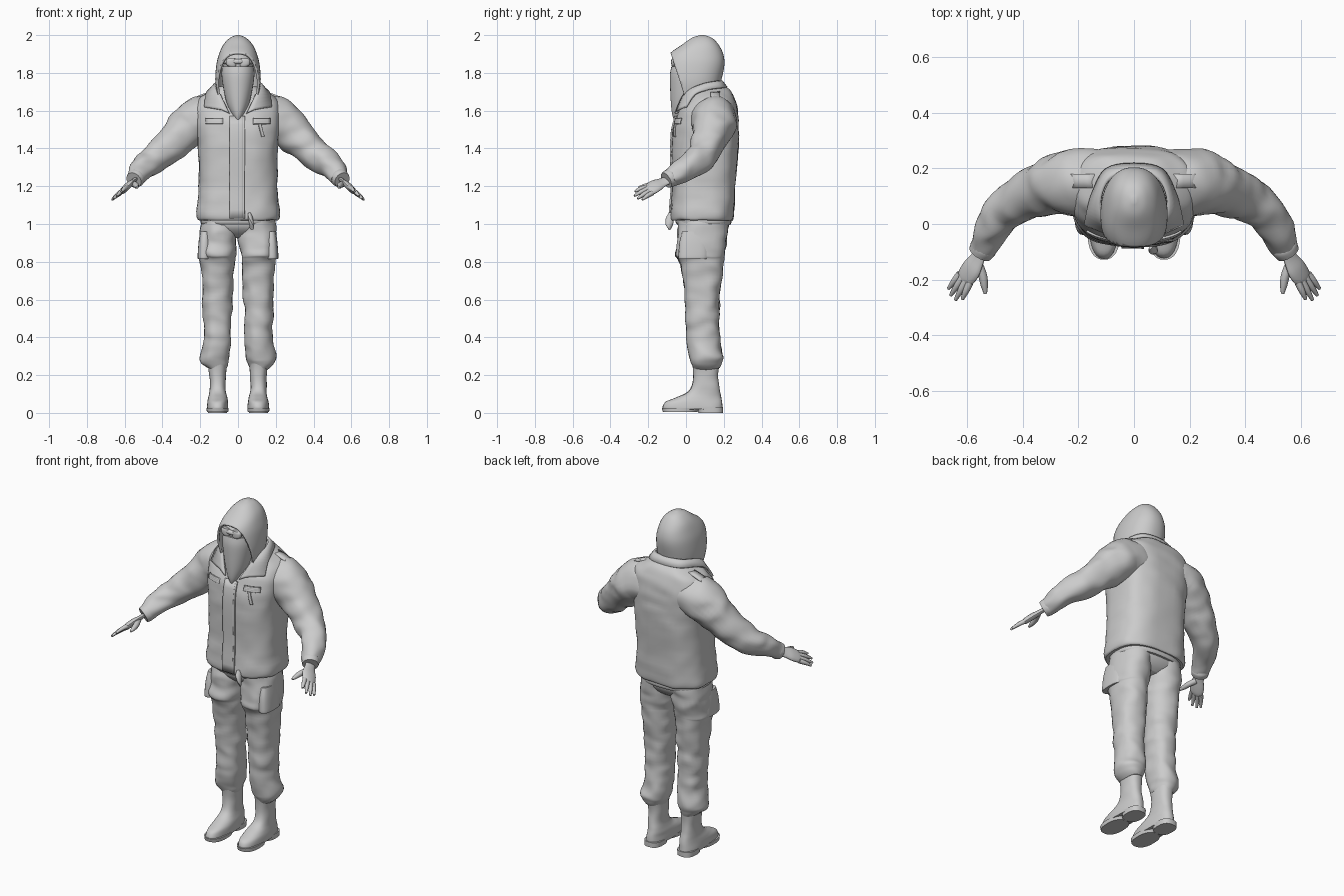
import bpy, math
from mathutils import Vector, noise

grey = bpy.data.materials.new("plain_grey")
grey.diffuse_color = (0.6, 0.6, 0.6, 1)


def spline(rows, steps):
    """Catmull-Rom interpolation of tuples."""
    out = []
    for i in range(len(rows) - 1):
        a, b, c, d = (Vector(rows[min(max(k, 0), len(rows) - 1)]) for k in (i - 1, i, i + 1, i + 2))
        for s in range(steps):
            t = s / steps
            out.append(b + (c - a) * t / 2 + (2 * a - 5 * b + 4 * c - d) * t * t / 2
                       + (3 * b - a - 3 * c + d) * t ** 3 / 2)
    return out + [Vector(rows[-1])]


def skin(name, loops, closed=True, caps=True, thick=0, wrinkle=0, angle=45):
    """Join loops of points into a smooth surface."""
    n, m = len(loops[0]), len(loops)
    verts = [Vector(p) for l in loops for p in l]
    if wrinkle:
        verts = [v + noise.noise_vector(Vector((v.x * 11, v.y * 11, v.z * 17))) * wrinkle for v in verts]
    faces = [(i * n + j, i * n + (j + 1) % n, (i + 1) * n + (j + 1) % n, (i + 1) * n + j)
             for i in range(m - 1) for j in range(n if closed else n - 1)]
    if closed and caps:
        faces += [tuple(range(n))[::-1], tuple(range((m - 1) * n, m * n))]
    me = bpy.data.meshes.new(name)
    me.from_pydata(verts, [], faces)
    me.materials.append(grey)
    ob = bpy.data.objects.new(name, me)
    bpy.context.collection.objects.link(ob)
    bpy.ops.object.select_all(action='DESELECT')
    ob.select_set(True)
    bpy.context.view_layer.objects.active = ob
    bpy.ops.object.mode_set(mode='EDIT')
    bpy.ops.mesh.select_all(action='SELECT')
    bpy.ops.mesh.normals_make_consistent(inside=False)
    bpy.ops.object.mode_set(mode='OBJECT')
    bpy.ops.object.shade_smooth_by_angle(angle=math.radians(angle))
    if thick:
        mod = ob.modifiers.new("thickness", 'SOLIDIFY')
        mod.thickness, mod.offset = thick, 0
    return ob


def oval(cx, cy, z, rx, ry, p, n):
    f = lambda v: math.copysign(abs(v) ** (2 / p), v)
    return [(cx + rx * f(math.cos(a)), cy + ry * f(math.sin(a)), z)
            for a in (2 * math.pi * k / n for k in range(n))]


def stack(name, rows, p=2.3, n=32, steps=4, side=1, **kw):
    """Loft level ovals given as (z, x0, x1, y0, y1)."""
    loops = [oval(side * (r[1] + r[2]) / 2, (r[3] + r[4]) / 2, r[0],
                  abs(r[2] - r[1]) / 2, (r[4] - r[3]) / 2, p, n) for r in spline(rows, steps)]
    return skin(name, loops, **kw)


def tube(name, rows, n=20, steps=4, flat=1, side=1, up=(0, 0, 1), **kw):
    """Loft rings along a path given as (x, y, z, radius); flat squashes them along up."""
    pts = spline(rows, steps)
    loops = []
    for i, r in enumerate(pts):
        d = (pts[min(i + 1, len(pts) - 1)] - pts[max(i - 1, 0)]).xyz.normalized()
        u = d.cross(Vector(up)).normalized()
        w = u.cross(d)
        ring = [r.xyz + (u * math.cos(a) + w * math.sin(a) * flat) * r[3]
                for a in (2 * math.pi * k / n for k in range(n))]
        loops.append([(v.x * side, v.y, v.z) for v in ring])
    return skin(name, loops, **kw)


# Jacket body
TORSO = [(1.02, -.212, .212, -.075, .245), (1.05, -.222, .222, -.082, .255), (1.2, -.208, .208, -.072, .263),
         (1.4, -.212, .212, -.075, .278), (1.52, -.222, .222, -.066, .28), (1.6, -.228, .228, -.035, .274),
         (1.66, -.208, .208, .01, .26), (1.70, -.15, .15, .02, .24), (1.73, -.1, .1, .03, .205)]
BOX = 2.8
stack("jacket_body", TORSO, p=BOX, n=48, steps=6, wrinkle=.006)
stack("shirt_hem", [(.995, -.19, .19, -.045, .235), (1.01, -.198, .198, -.055, .24),
                    (1.04, -.195, .195, -.055, .235)], p=2.6, n=48)
stack("trouser_seat", [(.925, -.08, .08, .03, .17), (.95, -.15, .15, -.01, .2),
                       (.99, -.185, .185, -.04, .222), (1.05, -.185, .185, -.04, .225)], p=2.5)


def chest_y(x, z):
    r = min(spline(TORSO, 12), key=lambda q: abs(q[0] - z))
    return (r[3] + r[4]) / 2 - (r[4] - r[3]) / 2 * (1 - min(.99, abs(x) / r[2]) ** BOX) ** (1 / BOX)


def patch(name, x0, x1, z0, z1, lean=0, gap=.004):
    """Cloth panel lying on the jacket front."""
    loops = []
    for i in range(13):
        z = z0 + (z1 - z0) * i / 12
        xs = [x0 + (x1 - x0) * j / 6 + lean * i / 12 for j in range(7)]
        loops.append([(x, chest_y(x, z) - gap, z) for x in xs])
    return skin(name, loops, closed=False, thick=.008)


patch("front_placket", -.045, .03, 1.03, 1.57)
patch("zip_strip", .026, .036, 1.03, 1.57, gap=.006)
patch("left_pocket_flap", .08, .17, 1.53, 1.56, gap=.002)
patch("right_pocket_flap", -.17, -.08, 1.53, 1.56, gap=.002)
patch("pocket_zip", .125, .14, 1.46, 1.53, lean=-.018, gap=.005)
tube("zip_pull", [(.06, -.084, 1.06, .008), (.066, -.088, 1.03, .02), (.072, -.088, .995, .02),
                  (.074, -.086, .97, .008)], n=12, flat=.6)

# Turned-down collar with pointed tips
inner = [(.045, -.055, 1.585), (.095, -.005, 1.69), (.118, .08, 1.735), (.085, .16, 1.752), (0, .182, 1.755)]
outer = [(.178, .0, 1.62), (.168, .045, 1.685), (.148, .11, 1.71), (.1, .195, 1.722), (0, .215, 1.722)]


def full(points):
    return spline(points + [(-x, y, z) for x, y, z in points[-2::-1]], 5)


a, b = full(inner), full(outer)
top = [p.lerp(q, .3) + Vector((0, 0, .008)) for p, q in zip(a, b)]
skin("collar", [a, top, b], closed=False, thick=.012)

# Hood: lofted shell cut by a slanted plane to open the front
hood = stack("hood", [(1.58, -.075, .075, -.06, .16), (1.66, -.104, .104, -.1, .165), (1.75, -.12, .12, -.12, .185),
                      (1.84, -.115, .115, -.115, .203), (1.90, -.1, .1, -.088, .197),
                      (1.95, -.077, .077, -.02, .172), (1.985, -.043, .043, .03, .138),
                      (2.0, -.008, .008, .075, .095)], p=2.25, n=48, steps=5)
bpy.ops.object.mode_set(mode='EDIT')
bpy.ops.mesh.select_all(action='SELECT')
bpy.ops.mesh.bisect(plane_co=(0, -.08, 1.9), plane_no=(0, -.95, -.31), clear_outer=True)
bpy.ops.object.mode_set(mode='OBJECT')
mod = hood.modifiers.new("thickness", 'SOLIDIFY')
mod.thickness, mod.offset = .012, -1

# Face, scarf and goggles
stack("face", [(1.62, -.05, .05, -.04, .12), (1.72, -.07, .07, -.06, .14), (1.82, -.08, .08, -.066, .16),
               (1.87, -.08, .08, -.064, .16), (1.92, -.055, .055, -.015, .13)], n=24)
stack("face_scarf", [(1.545, -.006, .006, -.06, -.03), (1.58, -.032, .032, -.073, .03),
                     (1.64, -.06, .06, -.08, .08), (1.72, -.078, .078, -.084, .1),
                     (1.79, -.087, .087, -.085, .11), (1.835, -.084, .084, -.077, .11)], p=2.1)
tube("goggle_strap", [(x, -.068 + 9 * x * x, 1.86, .013) for x in (-.08, -.04, 0, .04, .08)], n=12)
for s in (1, -1):
    stack("goggle_lens", [(1.835, .012, .05, -.075, -.05), (1.845, .008, .062, -.078, -.045),
                          (1.865, .008, .064, -.078, -.045), (1.876, .015, .055, -.074, -.05)],
          n=16, side=s)

HAND = (.67, 0, .74)  # direction the back of the hand faces
for s in (1, -1):
    # Sleeve and cuff
    tube("sleeve", [(.08, .15, 1.55, .105), (.14, .15, 1.557, .118), (.20, .148, 1.55, .121),
                    (.265, .143, 1.508, .112), (.335, .12, 1.44, .094), (.405, .09, 1.375, .083),
                    (.465, .045, 1.325, .074), (.512, -.02, 1.285, .061), (.543, -.085, 1.243, .046)],
         n=28, steps=7, side=s, wrinkle=.011)
    tube("cuff", [(.532, -.07, 1.25, .043), (.54, -.085, 1.243, .049), (.552, -.105, 1.232, .044)],
         n=20, side=s)
    # Shoulder strap
    skin("shoulder_strap", [[(s * x, y, z) for y in (.13, .155, .18)]
                            for x, z in ((.14, 1.698), (.175, 1.688), (.205, 1.677), (.235, 1.658))],
         closed=False, thick=.01)
    # Hand with four fingers and a thumb
    tube("palm", [(.545, -.09, 1.235, .028), (.562, -.125, 1.22, .032), (.582, -.16, 1.203, .042),
                  (.602, -.19, 1.183, .04), (.61, -.205, 1.176, .03)], n=16, flat=.42, side=s, up=HAND)
    for (x, y, z), (tx, ty, tz) in (((.624, -.178, 1.164), (.666, -.232, 1.128)),
                                    ((.613, -.19, 1.175), (.658, -.256, 1.134)),
                                    ((.601, -.201, 1.186), (.641, -.273, 1.149)),
                                    ((.589, -.21, 1.196), (.616, -.27, 1.172))):
        tube("finger", [(x, y, z, .013), ((x + tx) / 2, (y + ty) / 2, (z + tz) / 2 + .003, .0115),
                        (tx, ty, tz, .006)], n=10, side=s)
    tube("thumb", [(.56, -.14, 1.215, .016), (.543, -.185, 1.207, .016), (.537, -.22, 1.2, .013),
                   (.533, -.25, 1.195, .006)], n=10, side=s)

    # Trouser leg, flared at the thigh pocket and gathered above the boot
    stack("trouser_leg", [(1.05, .0, .185, -.04, .22), (.98, .0, .2, -.042, .222), (.9, .006, .204, -.05, .212),
                          (.835, .014, .208, -.054, .203), (.808, .018, .2, -.04, .2), (.7, .024, .192, -.015, .19),
                          (.58, .03, .188, -.005, .178), (.46, .036, .182, .0, .175), (.38, .036, .18, .005, .18),
                          (.3, .042, .2, .018, .195), (.26, .05, .19, .025, .185), (.235, .062, .16, .035, .175)],
          n=28, steps=7, side=s, wrinkle=.01)
    # Thigh pocket
    stack("thigh_pocket", [(.815, .15, .209, -.035, .11), (.825, .145, .214, -.04, .12),
                           (.9, .145, .209, -.035, .12), (.96, .15, .2, -.02, .11)],
          p=2.6, n=20, side=s)
    # Boot upper, sole and heel
    stack("boot_upper", [(.27, .058, .162, .03, .178), (.2, .064, .152, .038, .17), (.14, .066, .15, .03, .175),
                         (.105, .062, .152, -.0, .182), (.08, .056, .157, -.055, .187),
                         (.06, .053, .161, -.105, .19), (.035, .051, .164, -.122, .192),
                         (.018, .051, .164, -.122, .192)], p=2.4, side=s, wrinkle=.003)
    stack("boot_sole", [(.004, .052, .165, -.122, .06), (.026, .049, .167, -.128, .08)],
          p=2.4, steps=1, side=s)
    stack("boot_heel", [(0, .058, .16, .065, .196), (.03, .056, .161, .06, .197)],
          p=2.6, steps=1, side=s)
